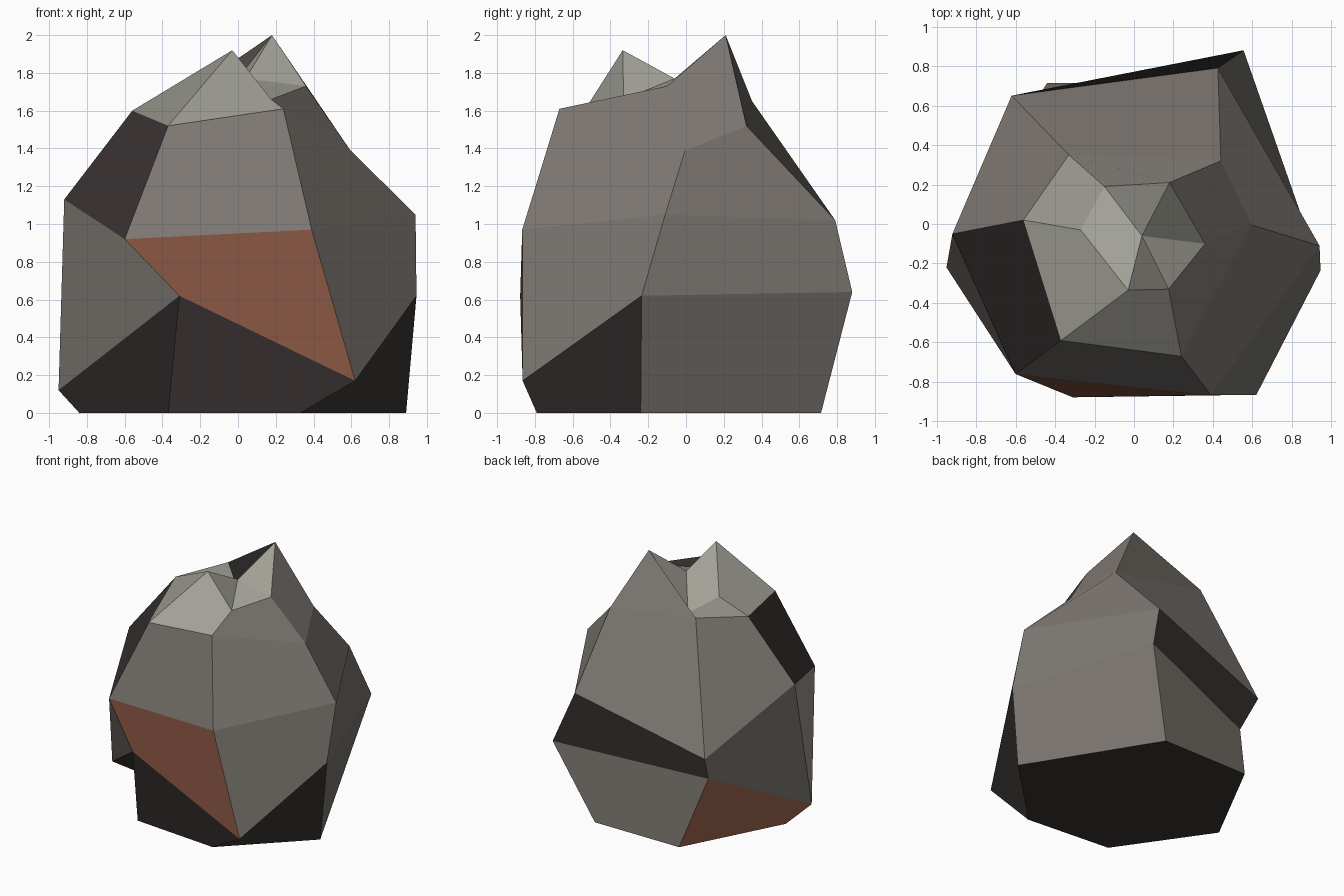
import bpy, bmesh

if "Cube" in bpy.data.objects:
    bpy.data.objects.remove(bpy.data.objects["Cube"])

# Flat colours (linear)
COLOURS = {
    "G": ("warm_grey_stone", (0.205, 0.186, 0.167, 1)),
    "D": ("dark_stone", (0.042, 0.034, 0.033, 1)),
    "R": ("rust_stone", (0.24, 0.092, 0.053, 1)),
    "L": ("pale_cap_stone", (0.36, 0.355, 0.31, 1)),
}
KEYS = list(COLOURS)

# Six-sided rings of the boulder from base to crown, clockwise from the right side
BASE = [(.89, -.24, 0), (.33, -.79, 0), (-.37, -.73, 0),
        (-.84, -.05, 0), (-.44, .715, 0), (.30, .715, 0)]
LOW = [(.945, -.235, .62), (.62, -.865, .17), (-.31, -.878, .62),
       (-.95, -.22, .12), (-.56, .52, .50), (.555, .88, .64)]
MIDDLE = [(.94, -.11, 1.05), (.39, -.867, .97), (-.60, -.76, .92),
          (-.92, -.05, 1.13), (-.62, .65, .72), (.425, .79, 1.02)]
SHOULDER = [(.595, -.005, 1.39), (.24, -.67, 1.61), (-.37, -.59, 1.52),
            (-.56, .02, 1.60), (-.33, .35, 1.65), (.44, .32, 1.52)]
CROWN = [(.36, -.10, 1.73), (.175, -.33, 1.66), (-.03, -.335, 1.92),
         (-.27, -.03, 1.66), (-.15, .19, 1.58), (.18, .21, 2.0)]
HOLLOW = (.04, -.06, 1.77)

# Stone colour of each facet, one string per band
BANDS = ["DDDRGG", "GRGGDG", "GGDGGG", "GLLLGG"]

bm = bmesh.new()
rings = [[bm.verts.new(p) for p in ring]
         for ring in (BASE, LOW, MIDDLE, SHOULDER, CROWN)]
hollow = bm.verts.new(HOLLOW)


def facet(verts, key):
    face = bm.faces.new(verts)
    face.material_index = KEYS.index(key)
    face.smooth = False


# Underside
facet(rings[0], "D")

# Side bands: four-sided facets, started so that each folds the same way
for band, colours in enumerate(BANDS):
    lower, upper = rings[band], rings[band + 1]
    for i, key in enumerate(colours):
        j = (i + 1) % 6
        facet((lower[j], lower[i], upper[i], upper[j]), key)

# Hollow between the two peaks
for i in range(6):
    facet((rings[4][(i + 1) % 6], rings[4][i], hollow), "L")

bmesh.ops.recalc_face_normals(bm, faces=bm.faces)
mesh = bpy.data.meshes.new("boulder")
bm.to_mesh(mesh)
bm.free()
for name, colour in COLOURS.values():
    mat = bpy.data.materials.new(name)
    mat.diffuse_color = colour
    mat.use_nodes = True
    mat.node_tree.nodes["Principled BSDF"].inputs["Base Color"].default_value = mat.diffuse_color
    mesh.materials.append(mat)
boulder = bpy.data.objects.new("boulder", mesh)
bpy.context.collection.objects.link(boulder)
